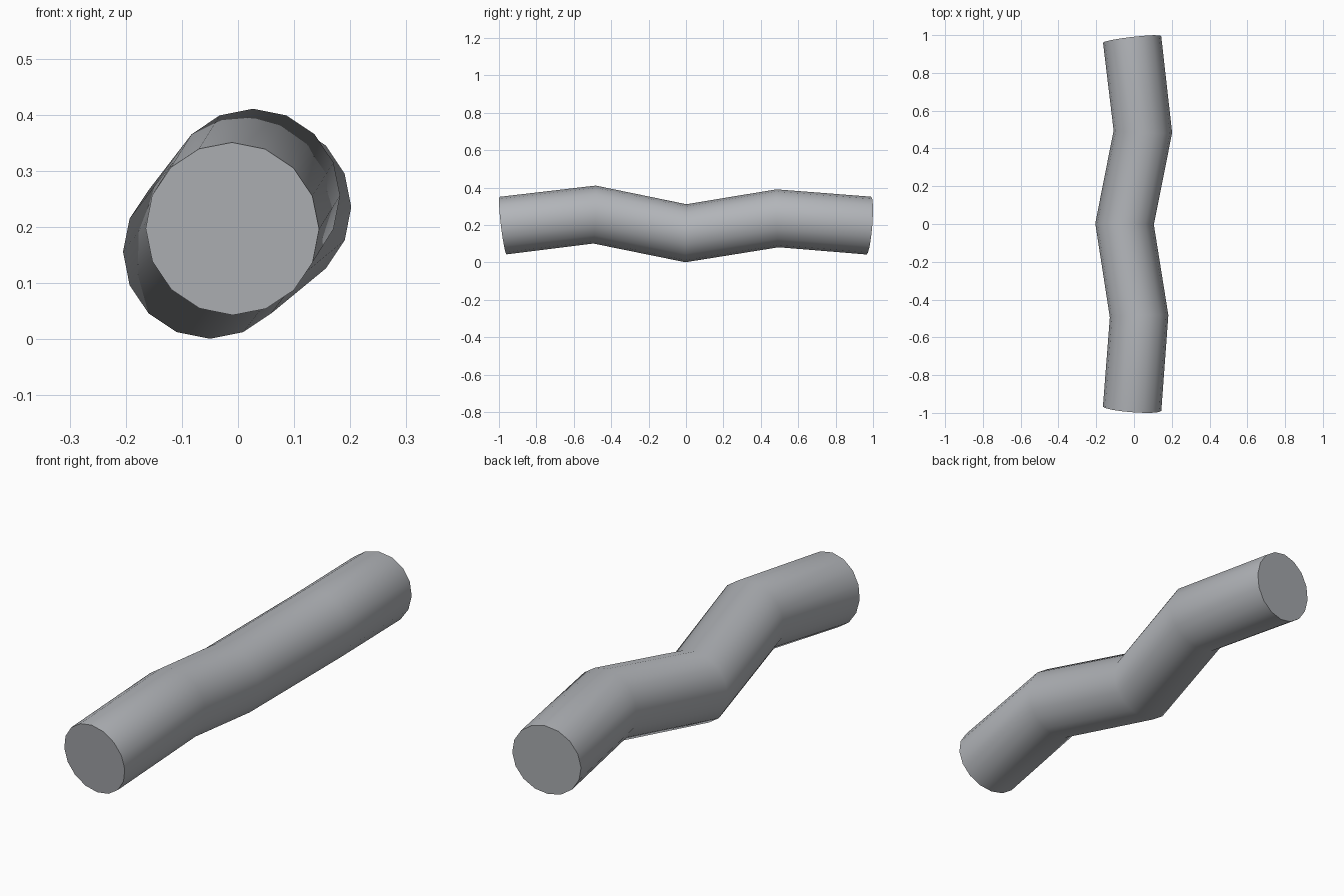
import bpy, bmesh, math
from mathutils import Vector

cube = bpy.data.objects.get("Cube")
if cube:
    bpy.data.objects.remove(cube, do_unlink=True)

SIDES, RADIUS = 16, 0.155

# Plain grey material
grey = bpy.data.materials.new("plain_grey")
grey.use_nodes = True
colour = (0.45, 0.465, 0.49, 1)
grey.diffuse_color = colour
grey.node_tree.nodes["Principled BSDF"].inputs["Base Color"].default_value = colour

# Centre line of the crooked rod, front to back
path = [Vector(p) for p in (
    (-0.01, -0.978, 0.197), (0.027, -0.489, 0.256), (-0.05, 0, 0.156),
    (0.047, 0.489, 0.236), (-0.01, 0.978, 0.197))]
steps = [(b - a).normalized() for a, b in zip(path, path[1:])]

# One mitred ring per bend, square-cut rings at the ends
bm = bmesh.new()
rings = []
for i, centre in enumerate(path):
    tangent = steps[max(i - 1, 0)] + steps[min(i, len(steps) - 1)]
    turn = Vector((0, 1, 0)).rotation_difference(tangent)
    ring = []
    for k in range(SIDES):
        a = math.tau * k / SIDES
        ring.append(bm.verts.new(
            centre + turn @ Vector((math.cos(a), 0, math.sin(a))) * RADIUS))
    rings.append(ring)

# Skin between the rings, then flat end caps
for r, s in zip(rings, rings[1:]):
    for k in range(SIDES):
        n = (k + 1) % SIDES
        bm.faces.new((r[k], r[n], s[n], s[k]))
bm.faces.new(rings[0])
bm.faces.new(rings[-1])
bmesh.ops.recalc_face_normals(bm, faces=bm.faces)

mesh = bpy.data.meshes.new("crooked_rod")
bm.to_mesh(mesh)
bm.free()
mesh.materials.append(grey)
rod = bpy.data.objects.new("crooked_rod", mesh)
bpy.context.collection.objects.link(rod)

# Smooth sides, crisp end rims
bpy.ops.object.select_all(action='DESELECT')
rod.select_set(True)
bpy.context.view_layer.objects.active = rod
bpy.ops.object.shade_smooth_by_angle(angle=math.radians(40))
